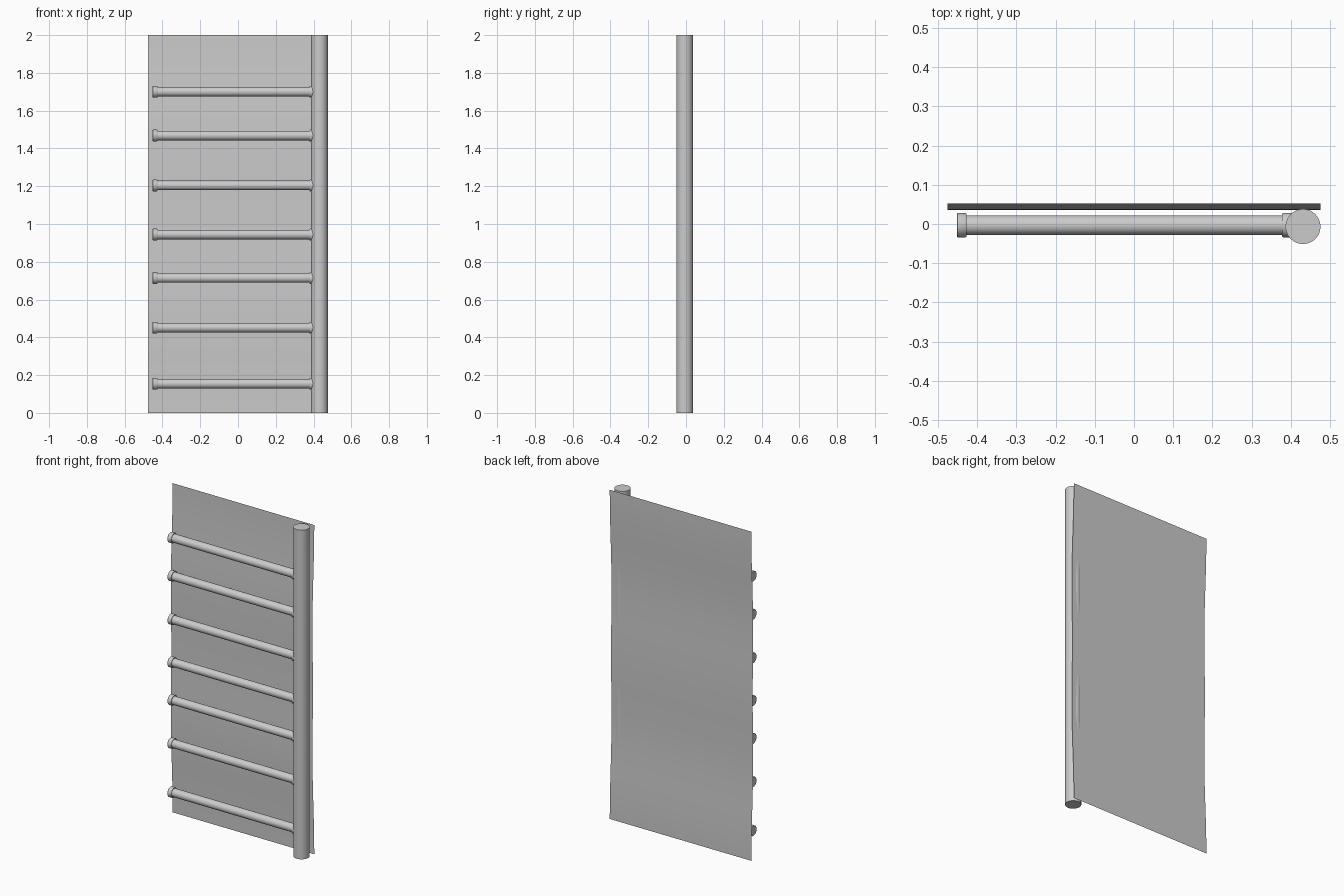
import bpy, bmesh, math
from mathutils import Matrix

if "Cube" in bpy.data.objects:
    bpy.data.objects.remove(bpy.data.objects["Cube"])


def make_object(name, bm):
    mesh = bpy.data.meshes.new(name)
    bm.to_mesh(mesh)
    bm.free()
    obj = bpy.data.objects.new(name, mesh)
    bpy.context.collection.objects.link(obj)
    bpy.context.view_layer.objects.active = obj
    obj.select_set(True)
    bpy.ops.object.shade_smooth_by_angle(angle=math.radians(35))
    obj.select_set(False)
    return obj


def lathe_x(name, profile, y, z, segments=32):
    """Revolve (x, radius) points around a horizontal x axis, closing both ends."""
    bm = bmesh.new()
    rings = []
    for x, r in profile:
        rings.append([bm.verts.new((x, y + r * math.cos(2 * math.pi * i / segments),
                                    z + r * math.sin(2 * math.pi * i / segments)))
                      for i in range(segments)])
    for a, b in zip(rings, rings[1:]):
        for i in range(segments):
            j = (i + 1) % segments
            bm.faces.new((a[i], a[j], b[j], b[i]))
    bm.faces.new(rings[0])
    bm.faces.new(rings[-1])
    bmesh.ops.recalc_face_normals(bm, faces=bm.faces[:])
    return make_object(name, bm)


# Upright pole on the right
bm = bmesh.new()
bmesh.ops.create_cone(bm, cap_ends=True, segments=48, radius1=0.0445, radius2=0.0445,
                      depth=2, matrix=Matrix.Translation((0.4315, -0.0065, 1)))
make_object("upright_pole", bm)

# Rungs with a collar at each end
rung = [(-0.452, 0.029), (-0.450, 0.031), (-0.430, 0.031), (-0.427, 0.029), (-0.427, 0.025),
        (0.378, 0.025), (0.378, 0.029), (0.381, 0.031), (0.402, 0.031)]
for n, z in enumerate((0.154, 0.451, 0.714, 0.944, 1.204, 1.468, 1.70), 1):
    lathe_x(f"rung_{n}", rung, -0.003, z)

# Thin back sheet, gently waved along its height
bm = bmesh.new()
steps, pairs = 40, []
for i in range(steps + 1):
    z = 2 * i / steps
    u = abs(z - 1)
    if u < 0.4:
        y = 0.0375 + 0.002 * math.cos(math.pi * u / 0.4)
    else:
        y = 0.044 - 0.0085 * math.cos(math.pi * (u - 0.4) / 0.6)
    pairs.append([bm.verts.new((x, y, z)) for x in (-0.476, 0.476)])
for (a, b), (c, d) in zip(pairs, pairs[1:]):
    bm.faces.new((a, b, d, c))
make_object("back_sheet", bm)
